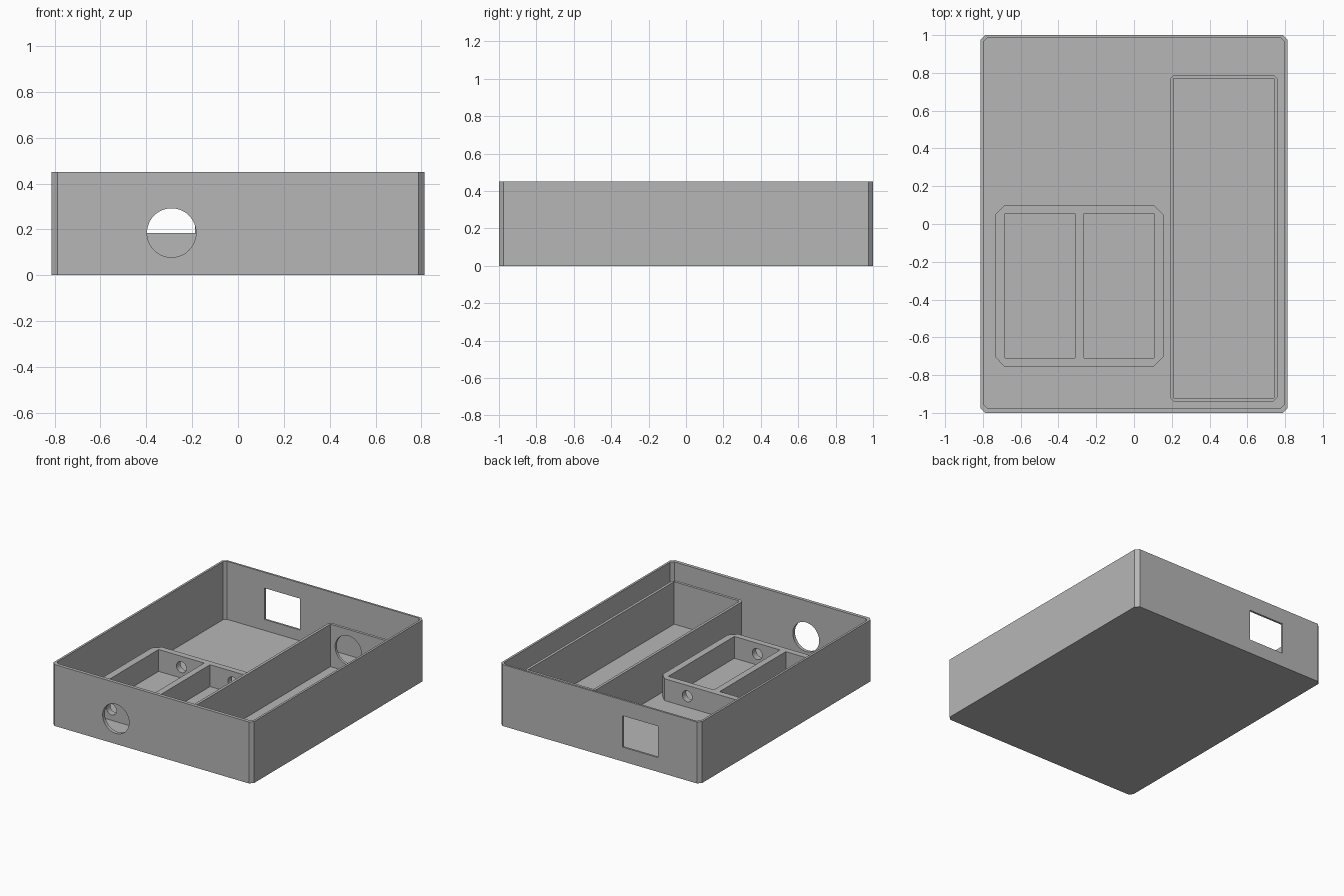
import bpy
import bmesh
from math import pi
from mathutils import Matrix, Vector

if "Cube" in bpy.data.objects:
    bpy.data.objects.remove(bpy.data.objects["Cube"], do_unlink=True)

GREY = (0.47, 0.47, 0.47, 1)
grey = bpy.data.materials.new("plain grey")
grey.use_nodes = True
grey.diffuse_color = GREY
grey.node_tree.nodes["Principled BSDF"].inputs["Base Color"].default_value = GREY


def add_object(name, bm):
    bmesh.ops.recalc_face_normals(bm, faces=bm.faces)
    mesh = bpy.data.meshes.new(name)
    bm.to_mesh(mesh)
    bm.free()
    mesh.materials.append(grey)
    obj = bpy.data.objects.new(name, mesh)
    bpy.context.collection.objects.link(obj)
    return obj


def block(name, x, y, z, chamfer=0):
    """Box between (low, high) limits, with chamfered upright corners."""
    bm = bmesh.new()
    bmesh.ops.create_cube(bm, size=1)
    for v in bm.verts:
        v.co = Vector([lim[0] if c < 0 else lim[1] for c, lim in zip(v.co, (x, y, z))])
    if chamfer:
        upright = [e for e in bm.edges if abs(e.verts[0].co.z - e.verts[1].co.z) > 0.01]
        bmesh.ops.bevel(bm, geom=upright, offset=chamfer, segments=1, affect='EDGES')
    return add_object(name, bm)


def bore(x, y, z, radius, length=0.15):
    """Round cutter running along y."""
    bm = bmesh.new()
    bmesh.ops.create_cone(bm, cap_ends=True, segments=48, radius1=radius, radius2=radius,
                          depth=length,
                          matrix=Matrix.Translation((x, y, z)) @ Matrix.Rotation(pi / 2, 4, 'X'))
    return add_object("cutter", bm)


def carve(obj, cutters):
    for cutter in cutters:
        cutter.hide_render = True
        mod = obj.modifiers.new("cut", 'BOOLEAN')
        mod.operation = 'DIFFERENCE'
        mod.solver = 'EXACT'
        mod.object = cutter
        bpy.context.view_layer.objects.active = obj
        bpy.ops.object.modifier_apply(modifier=mod.name)
        bpy.data.objects.remove(cutter, do_unlink=True)


FLOOR = 0.025
SUNK = 0.01   # dividers start inside the floor

# Outer tray with a round front port and a rectangular back port
tray = block("tray", (-0.813, 0.813), (-1, 1), (0, 0.45), 0.025)
carve(tray, [
    block("cutter", (-0.797, 0.797), (-0.975, 0.985), (FLOOR, 0.6), 0.02),
    bore(-0.29, -1, 0.185, 0.107),
    block("cutter", (-0.475, -0.187), (0.9, 1.1), (0.105, 0.335)),
])

# Low twin compartment, each half with a small hole front and back
twin = block("twin_compartment", (-0.735, 0.155), (-0.755, 0.1), (SUNK, 0.185), 0.05)
cuts = []
for low, high in ((-0.682, -0.312), (-0.265, 0.105)):
    cuts.append(block("cutter", (low, high), (-0.71, 0.055), (-0.1, 0.4)))
    for y in (-0.735, 0.08):
        cuts.append(bore((low + high) / 2, y, 0.105, 0.04))
carve(twin, cuts)

# Tall long compartment with a round port in its back wall
long_box = block("long_compartment", (0.19, 0.76), (-0.94, 0.79), (SUNK, 0.336), 0.022)
carve(long_box, [
    block("cutter", (0.21, 0.74), (-0.92, 0.77), (-0.1, 0.5)),
    bore(0.355, 0.78, 0.182, 0.107),
])
